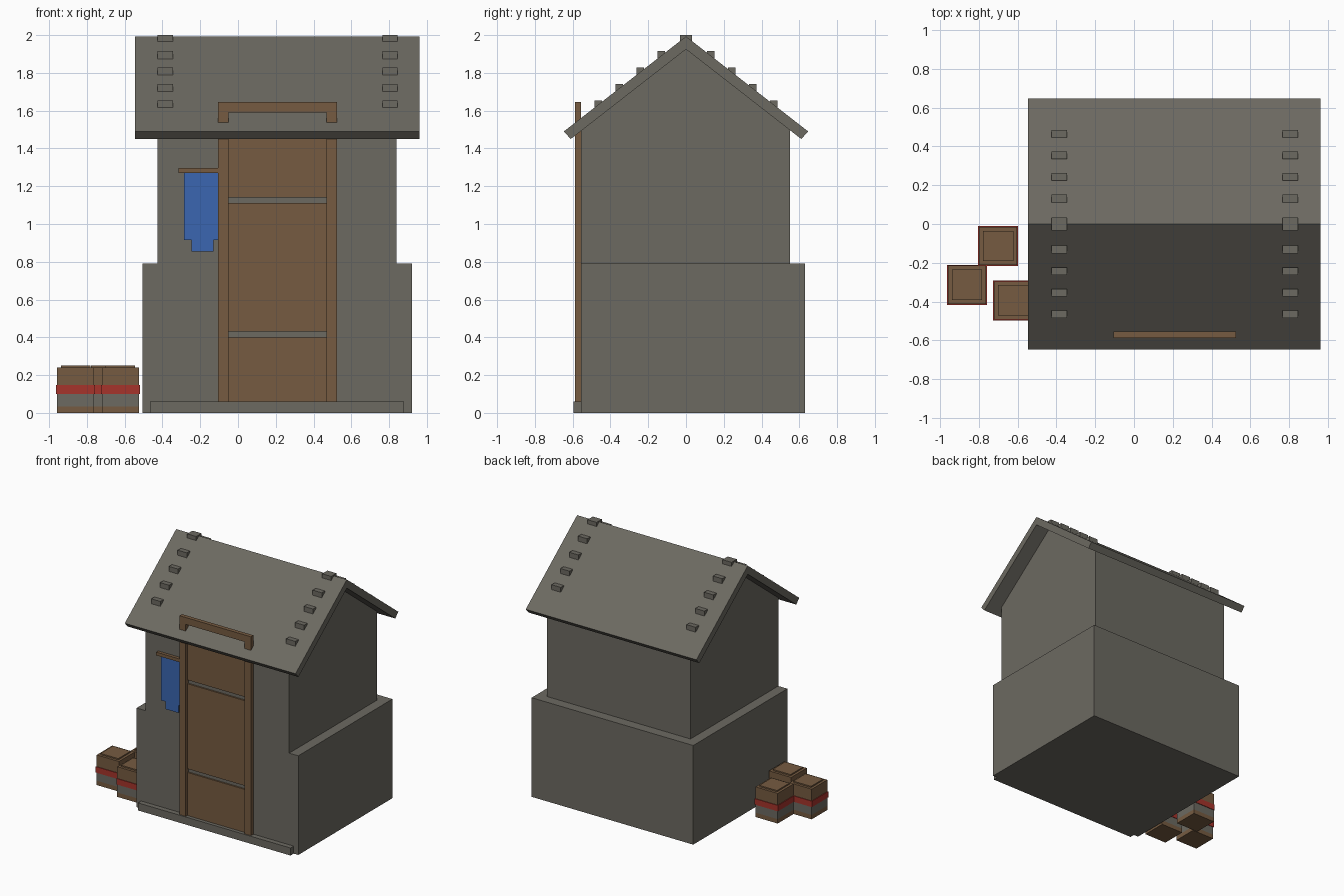
import bpy
import bmesh
from mathutils import Vector

if "Cube" in bpy.data.objects:
    bpy.data.objects.remove(bpy.data.objects["Cube"])


def material(name, color):
    m = bpy.data.materials.new(name)
    m.diffuse_color = (*color, 1.0)
    m.use_nodes = True
    m.node_tree.nodes["Principled BSDF"].inputs["Base Color"].default_value = m.diffuse_color
    return m


STONE = material("grey stone", (0.15, 0.142, 0.12))
WOOD = material("brown wood", (0.18, 0.105, 0.053))
CLOTH = material("blue cloth", (0.043, 0.134, 0.44))
RED = material("red band", (0.38, 0.033, 0.024))


def prism(name, points, offset, mat):
    """Extrude a closed 3D outline along an offset."""
    bm = bmesh.new()
    face = bm.faces.new([bm.verts.new(p) for p in points])
    out = bmesh.ops.extrude_face_region(bm, geom=[face])
    moved = [g for g in out["geom"] if isinstance(g, bmesh.types.BMVert)]
    bmesh.ops.translate(bm, verts=moved, vec=Vector(offset))
    bmesh.ops.recalc_face_normals(bm, faces=bm.faces)
    mesh = bpy.data.meshes.new(name)
    bm.to_mesh(mesh)
    bm.free()
    mesh.materials.append(mat)
    ob = bpy.data.objects.new(name, mesh)
    bpy.context.collection.objects.link(ob)
    return ob


def box(name, x, y, z, mat):
    base = [(x[0], y[0], z[0]), (x[1], y[0], z[0]),
            (x[1], y[1], z[0]), (x[0], y[1], z[0])]
    return prism(name, base, (0, 0, z[1] - z[0]), mat)


# Walls: wide lower storey and gabled upper storey, flush at the front
FRONT = -0.555
box("lower_wall", (-0.505, 0.92), (FRONT, 0.63), (0, 0.79), STONE)
gable = [(FRONT, 0.79), (0.55, 0.79), (0.55, 1.50), (0, 1.93), (FRONT, 1.495)]
prism("upper_wall", [(-0.425, y, z) for y, z in gable], (1.265, 0, 0), STONE)
box("doorstep", (-0.465, 0.88), (-0.595, FRONT), (0, 0.06), STONE)

# Pitched roof slab
roof = [(-0.647, 1.49), (0, 1.993), (0.647, 1.49),
        (0.61, 1.45), (0, 1.925), (-0.61, 1.45)]
prism("roof", [(-0.545, y, z) for y, z in roof], (1.505, 0, 0), STONE)

# Two rows of roof cleats, mirrored over the ridge
for x in (-0.425, 0.765):
    xs = (x, x + 0.08)
    box("ridge_cleat", xs, (-0.033, 0.033), (1.955, 2.0), STONE)
    for i in range(4):
        y, top = 0.132 + 0.111 * i, 1.915 - 0.0867 * i
        for s in (-1, 1):
            ys = sorted((s * (y - 0.02), s * (y + 0.02)))
            box("roof_cleat", xs, ys, (top - 0.055, top), STONE)

# Door frame whose posts rise through the eave, with three door boards
for x in ((-0.105, -0.05), (0.468, 0.525)):
    box("door_post", x, (-0.587, FRONT), (0.06, 1.59), WOOD)
box("door_header", (-0.105, 0.525), (-0.587, FRONT), (1.59, 1.645), WOOD)
for z in ((0.06, 0.403), (0.432, 1.11), (1.14, 1.48)):
    box("door_board", (-0.05, 0.468), (-0.567, FRONT), z, WOOD)

# Hanging cloth on its rail
cloth = [(-0.285, 1.27), (-0.285, 0.915), (-0.245, 0.915), (-0.245, 0.855),
         (-0.13, 0.855), (-0.13, 0.915), (-0.105, 0.915), (-0.105, 1.27)]
prism("cloth", [(x, FRONT - 0.01, z) for x, z in cloth], (0, 0.01, 0), CLOTH)
box("cloth_rail", (-0.315, -0.105), (-0.58, FRONT), (1.27, 1.296), WOOD)


# Crates: stacked wood and grey layers, red band, inset lid
def crate(cx, cy):
    layers = (("crate_base", 0.098, 0, 0.035, WOOD),
              ("crate_side", 0.098, 0.035, 0.10, STONE),
              ("crate_band", 0.103, 0.10, 0.147, RED),
              ("crate_top", 0.098, 0.147, 0.24, WOOD),
              ("crate_lid", 0.078, 0.24, 0.25, WOOD))
    for name, r, z0, z1, mat in layers:
        box(name, (cx - r, cx + r), (cy - r, cy + r), (z0, z1), mat)


for cx, cy in ((-0.70, -0.113), (-0.86, -0.313), (-0.623, -0.393)):
    crate(cx, cy)
